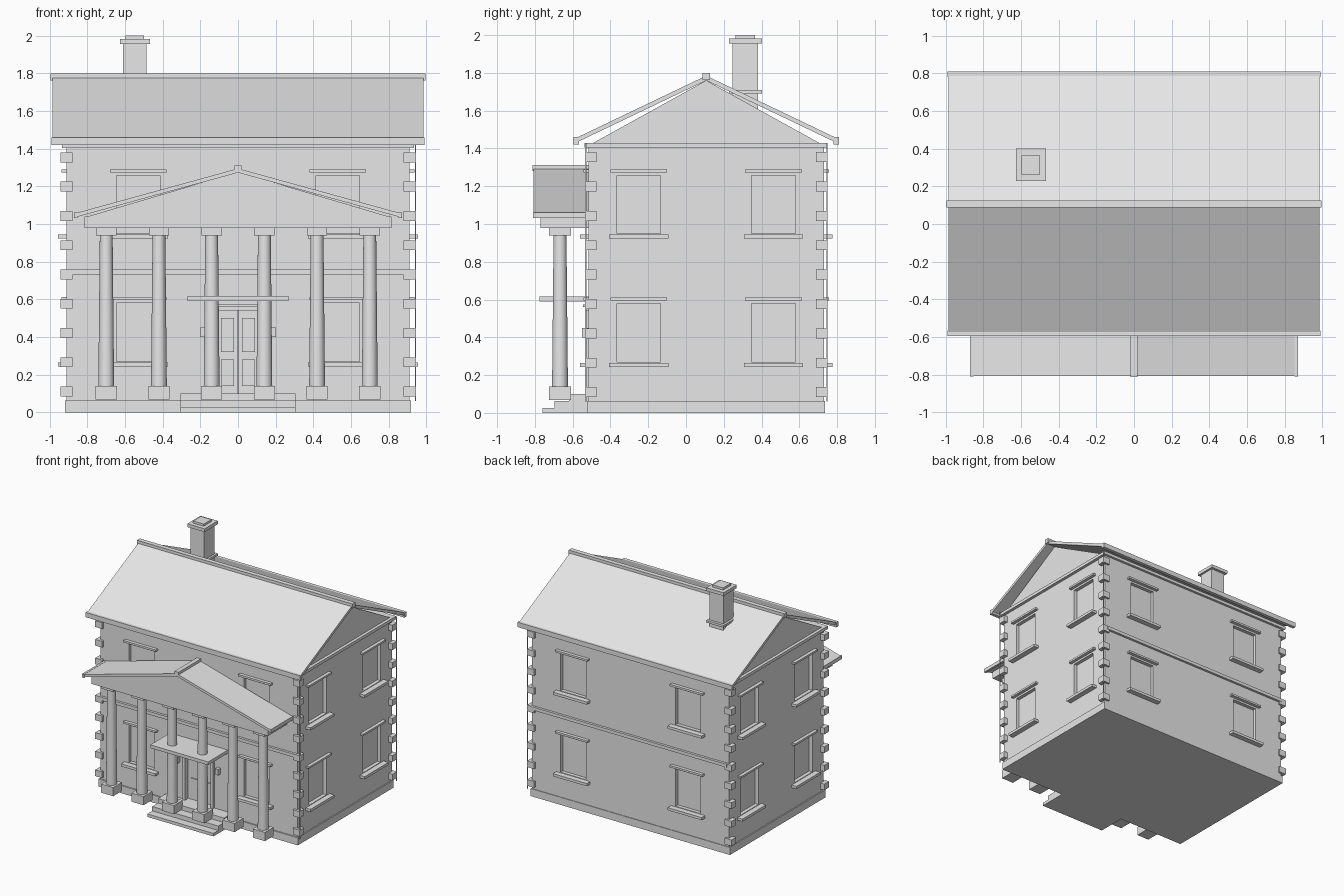
import bpy, bmesh, math
from mathutils import Matrix, Vector

cube = bpy.data.objects.get("Cube")
if cube:
    bpy.data.objects.remove(cube, do_unlink=True)

stone = bpy.data.materials.new("pale_grey_stone")
stone.use_nodes = True
GREY = (0.8, 0.8, 0.8, 1)
stone.diffuse_color = GREY
stone.node_tree.nodes["Principled BSDF"].inputs["Base Color"].default_value = GREY


def finish(name, bm):
    bmesh.ops.recalc_face_normals(bm, faces=bm.faces)
    mesh = bpy.data.meshes.new(name)
    bm.to_mesh(mesh)
    bm.free()
    mesh.materials.append(stone)
    obj = bpy.data.objects.new(name, mesh)
    bpy.context.collection.objects.link(obj)
    return obj


def add_box(bm, x, y, z):
    """Box from three (low, high) ranges."""
    size = [r[1] - r[0] for r in (x, y, z)]
    mid = [(r[0] + r[1]) / 2 for r in (x, y, z)]
    bmesh.ops.create_cube(bm, size=1, matrix=Matrix.Translation(mid) @ Matrix.Diagonal((*size, 1)))


def boxes(name, items):
    bm = bmesh.new()
    for item in items:
        add_box(bm, *item)
    return finish(name, bm)


def around(c, half):
    return (c - half, c + half)


def prism(name, outline, axis, low, high):
    """Extrude a 2D outline along x (points are y, z) or y (points are x, z)."""
    bm = bmesh.new()
    place = (lambda a, b: (low, a, b)) if axis == "x" else (lambda a, b: (a, low, b))
    face = bm.faces.new([bm.verts.new(place(a, b)) for a, b in outline])
    new = bmesh.ops.extrude_face_region(bm, geom=[face])["geom"]
    step = Vector((high - low, 0, 0)) if axis == "x" else Vector((0, high - low, 0))
    bmesh.ops.translate(bm, vec=step, verts=[v for v in new if isinstance(v, bmesh.types.BMVert)])
    return finish(name, bm)


# Main dimensions
WX, FRONT, BACK, TOP = 0.91, -0.515, 0.73, 1.43
MID = 0.107
RECESS = 0.03
FLOORS = ((0.27, 0.58), (0.95, 1.257))


def on_wall(wall, c, half, z, inner, outer):
    """Box on a named wall, from inner to outer distance past its face."""
    if wall == "front":
        return (around(c, half), (FRONT - outer, FRONT - inner), z)
    if wall == "back":
        return (around(c, half), (BACK + inner, BACK + outer), z)
    if wall == "left":
        return ((WX + inner, WX + outer), around(c, half), z)
    return ((-WX - outer, -WX - inner), around(c, half), z)


# Walls with recessed windows and doorway
cuts, sills, lintels = [], [], []
for wall, centres in (("front", (-0.53, 0.53)), ("back", (-0.53, 0.53)),
                      ("left", (-0.25, 0.463)), ("right", (-0.25, 0.463))):
    for c in centres:
        for low, high in FLOORS:
            cuts.append(on_wall(wall, c, 0.116, (low, high), -RECESS, 0.05))
            sills.append(on_wall(wall, c, 0.157, (low - 0.027, low - 0.005), -0.01, 0.045))
            lintels.append(on_wall(wall, c, 0.15, (high + 0.016, high + 0.032), -0.01, 0.027))
cuts.append(on_wall("front", 0, 0.12, (0.1, 0.54), -RECESS, 0.05))

walls = boxes("walls", [((-WX, WX), (FRONT, BACK), (0.05, TOP))])
cutter = boxes("opening_cutter", cuts)
cutter.hide_render = True
mod = walls.modifiers.new("openings", "BOOLEAN")
mod.object, mod.operation, mod.solver = cutter, "DIFFERENCE", "EXACT"
graph = bpy.context.evaluated_depsgraph_get()
cut_mesh = bpy.data.meshes.new_from_object(walls.evaluated_get(graph))
walls.modifiers.clear()
walls.data = cut_mesh
bpy.data.objects.remove(cutter, do_unlink=True)

boxes("window_sills", sills)
boxes("window_lintels", lintels)
boxes("plinth", [((-0.92, 0.92), (-0.525, 0.735), (0, 0.063))])
boxes("string_courses", [on_wall(w, 0, 0.9, (0.73, 0.757), -0.01, 0.02) for w in ("front", "back")])
boxes("wall_cornice", [((-0.935, 0.935), (-0.537, 0.75), (1.405, TOP))])

# Corner stones, and the thin edge strips beside them
boxes("corner_stones", [(around(x, 0.032), around(y, 0.03), around(0.11 + 0.1555 * i, 0.026))
                        for x in (-0.912, 0.912) for y in (-0.505, 0.717) for i in range(9)])
boxes("corner_strips", [((0.939, 0.945), around(y, 0.003), (0.06, TOP)) for y in (-0.531, 0.746)])

# Attic and main roof
prism("attic_gables", [(-0.49, TOP), (0.704, TOP), (MID, 1.76)], "x", -WX, WX)
for name, side in (("front_roof_slope", -1), ("back_roof_slope", 1)):
    eave = MID + side * 0.69
    prism(name, [(MID, 1.785), (eave, 1.455), (eave, 1.43), (MID, 1.76)], "x", -0.985, 0.985)
boxes("eave_gutters", [((-0.99, 0.99), around(MID + s * 0.688, 0.014), (1.42, 1.46)) for s in (-1, 1)])
boxes("roof_ridge", [((-0.995, 0.995), around(MID, 0.019), (1.762, 1.8))])

# Chimney
boxes("chimney", [
    ((-0.61, -0.485), (0.245, 0.38), (1.6, 1.96)),
    ((-0.628, -0.468), (0.228, 0.402), (1.692, 1.71)),
    ((-0.628, -0.468), (0.228, 0.402), (1.955, 1.982)),
    ((-0.597, -0.5), (0.262, 0.364), (1.98, 2.0))])

# Portico columns
COLS = [-0.7 + 0.28 * i for i in range(6)]
COL_Y = -0.667
bm = bmesh.new()
for x in COLS:
    bmesh.ops.create_cone(bm, cap_ends=True, segments=32, radius1=0.042, radius2=0.034, depth=0.81,
                          matrix=Matrix.Translation((x, COL_Y, 0.54)))
columns = finish("columns", bm)
bpy.ops.object.select_all(action="DESELECT")
columns.select_set(True)
bpy.context.view_layer.objects.active = columns
bpy.ops.object.shade_smooth_by_angle(angle=math.radians(35))
boxes("column_bases", [(around(x, 0.056), around(COL_Y, 0.058), (0.068, 0.14)) for x in COLS])
boxes("column_capitals", [(around(x, 0.054), around(COL_Y, 0.059), (0.938, 0.98)) for x in COLS])

# Portico entablature, pediment and roof
boxes("entablature", [((-0.815, 0.815), (-0.77, FRONT), (0.978, 1.04))])
prism("pediment", [(-0.815, 1.035), (0.815, 1.035), (0, 1.277)], "y", -0.77, FRONT)
for name, s in (("portico_roof_right", -1), ("portico_roof_left", 1)):
    prism(name, [(0, 1.295), (s * 0.865, 1.057), (s * 0.865, 1.035), (0, 1.273)], "y", -0.808, FRONT)
boxes("portico_gutters", [(around(s * 0.862, 0.009), (-0.81, FRONT), (1.032, 1.062)) for s in (-1, 1)])
boxes("portico_ridge", [(around(0, 0.018), (-0.812, FRONT), (1.28, 1.312))])

# Entrance: steps, balcony slab, doors and lanterns
boxes("entrance_steps", [((-0.305, 0.305), (y, FRONT), (0, z))
                         for y, z in ((-0.76, 0.025), (-0.695, 0.062), (-0.62, 0.1))])
boxes("balcony_slab", [((-0.267, 0.267), (-0.775, FRONT), (0.59, 0.617))])
boxes("door_surround", [
    on_wall("front", -0.13, 0.012, (0.1, 0.54), -0.01, 0.015),
    on_wall("front", 0.13, 0.012, (0.1, 0.54), -0.01, 0.015),
    on_wall("front", 0, 0.15, (0.54, 0.56), -0.01, 0.02),
    on_wall("front", 0, 0.165, (0.56, 0.575), -0.01, 0.03)])
panels = [on_wall("front", s * 0.055, 0.035, z, -RECESS - 0.005, -RECESS + 0.008)
          for s in (-1, 1) for z in ((0.14, 0.28), (0.32, 0.5))]
boxes("door_panels", panels + [on_wall("front", 0, 0.004, (0.1, 0.54), -RECESS - 0.005, -RECESS + 0.01)])
boxes("lanterns", [on_wall("front", s * 0.187, 0.014, (0.4, 0.45), -0.005, 0.035) for s in (-1, 1)])
